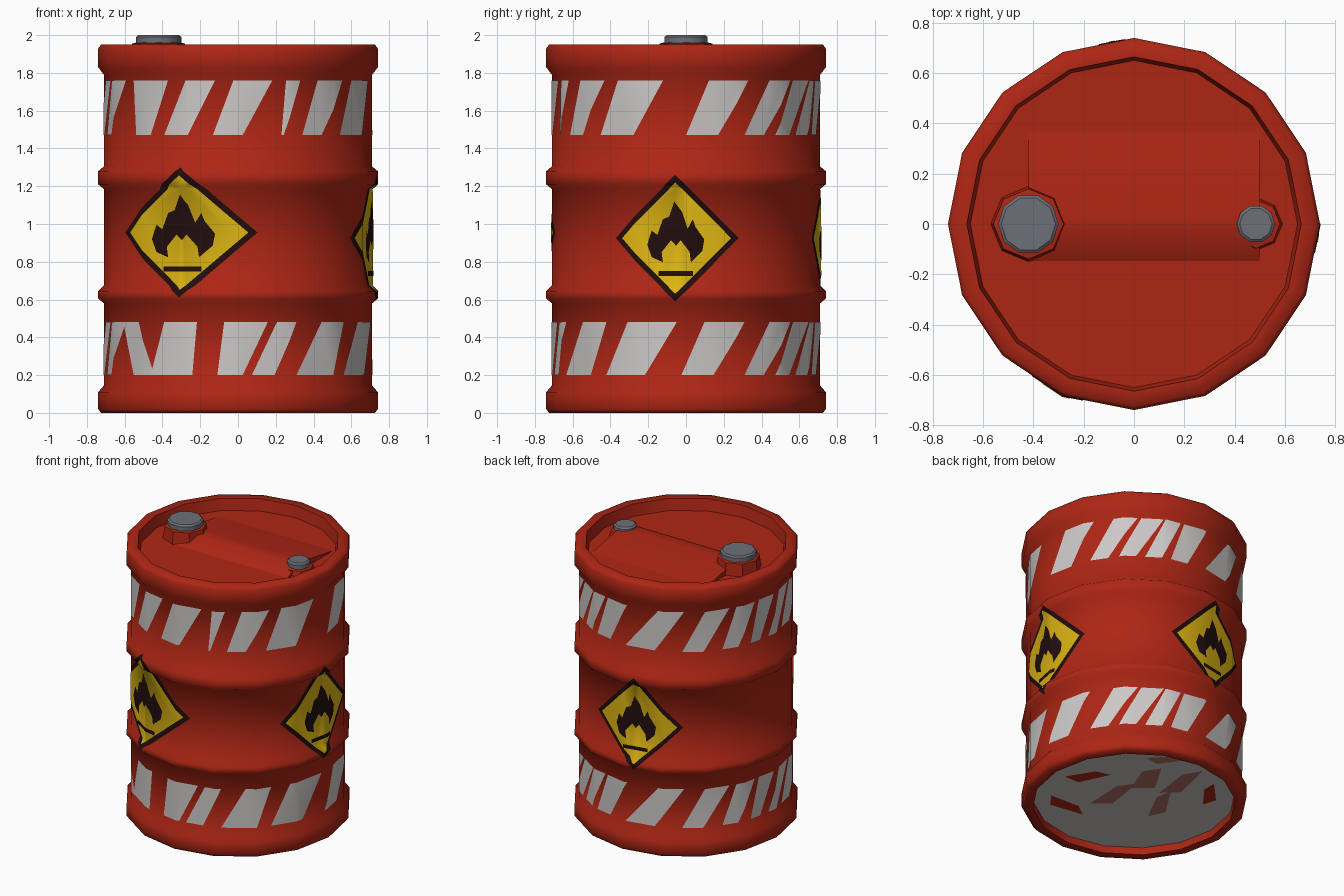
import bpy, bmesh, math
from mathutils import Vector

if "Cube" in bpy.data.objects:
    bpy.data.objects.remove(bpy.data.objects["Cube"])

def material(name, rgb):
    m = bpy.data.materials.new(name)
    m.diffuse_color = (*rgb, 1)
    m.use_nodes = True
    m.node_tree.nodes["Principled BSDF"].inputs["Base Color"].default_value = m.diffuse_color
    return m

RED = material("barrel red", (0.42, 0.019, 0.007))
WHITE = material("stripe white", (0.60, 0.58, 0.57))
YELLOW = material("label yellow", (0.72, 0.46, 0.006))
BLACK = material("label black", (0.015, 0.004, 0.004))
GREY = material("cap grey", (0.15, 0.16, 0.19))
PINK = material("faded pink", (0.45, 0.16, 0.13))

def finish(bm, name, mat, angle=60):
    me = bpy.data.meshes.new(name)
    bm.to_mesh(me)
    bm.free()
    ob = bpy.data.objects.new(name, me)
    bpy.context.collection.objects.link(ob)
    me.materials.append(mat)
    bpy.ops.object.select_all(action='DESELECT')
    ob.select_set(True)
    bpy.context.view_layer.objects.active = ob
    bpy.ops.object.shade_smooth_by_angle(angle=math.radians(angle))
    return ob

def lathe(name, profile, segs, mat, centre=(0, 0), angle=60, cap=True):
    """Spin (radius, z) points, listed from bottom to top, into a ring of faces."""
    bm = bmesh.new()
    rings = []
    for r, z in profile:
        rings.append([bm.verts.new((centre[0] + r * math.cos(2 * math.pi * i / segs),
                                    centre[1] + r * math.sin(2 * math.pi * i / segs), z))
                      for i in range(segs)])
    for a, b in zip(rings, rings[1:]):
        for i in range(segs):
            j = (i + 1) % segs
            bm.faces.new((a[i], a[j], b[j], b[i]))
    if cap:
        bm.faces.new(rings[-1])
    return finish(bm, name, mat, angle)

# barrel wall with rims and two rolled hoops, then the recessed lid
SEGS = 16
STEP = 360 / SEGS
WALL = [(0.725, 0), (0.74, 0.02), (0.74, 0.11), (0.71, 0.145),
        (0.71, 0.58), (0.74, 0.605), (0.74, 0.645), (0.71, 0.675),
        (0.71, 1.185), (0.74, 1.21), (0.74, 1.28), (0.71, 1.305),
        (0.71, 1.79), (0.74, 1.83), (0.74, 1.93), (0.725, 1.95)]
lathe("barrel_body", [(0.66, 0.06), (0.665, 0.0)] + WALL + [(0.665, 1.95), (0.65, 1.865)], SEGS, RED)

# pale underside, recessed
under = lathe("barrel_underside", [(0.662, 0.05)], SEGS, WHITE)
under.data.flip_normals()

# faded streaks on the underside: right, up, half length, half width, angle
def streak(name, r, u, hl, hw, deg, mat):
    bm = bmesh.new()
    right, up = Vector((-0.766, 0.643, 0)), Vector((0.643, 0.766, 0))
    c, s = math.cos(math.radians(deg)), math.sin(math.radians(deg))
    vs = []
    for a, b in ((hl, 0), (0.4 * hl, hw), (-hl, 0.5 * hw), (-0.5 * hl, -hw)):
        vs.append(bm.verts.new(right * (r + a * c - b * s) + up * (u + a * s + b * c)
                               + Vector((0, 0, 0.046))))
    f = bm.faces.new(vs)
    f.normal_update()
    if f.normal.z > 0:
        f.normal_flip()
    finish(bm, name, mat)

for i, (r, u, hl, hw, deg, m) in enumerate([
        (0.10, 0.25, 0.16, 0.09, 60, PINK), (0.32, 0.20, 0.20, 0.07, 50, PINK),
        (-0.12, 0.05, 0.20, 0.07, 45, PINK), (0.18, -0.08, 0.18, 0.06, 70, PINK),
        (-0.30, 0.28, 0.15, 0.06, 10, RED), (-0.45, -0.10, 0.16, 0.06, -45, RED),
        (0.22, 0.50, 0.14, 0.05, 0, PINK), (0.50, 0.05, 0.14, 0.05, 80, RED)]):
    streak("underside_streak_%d" % i, r, u, hl, hw, deg, m)

# lid with a ridge running between the two openings
lathe("lid", [(0.655, 1.868)], SEGS, RED)
bm = bmesh.new()
ends = []
for x in (-0.42, 0.50):
    ends.append([bm.verts.new((x, y, z)) for y, z in
                 ((-0.15, 1.866), (-0.04, 1.925), (0.04, 1.925), (0.38, 1.866))])
for i in range(3):
    bm.faces.new((ends[0][i], ends[1][i], ends[1][i + 1], ends[0][i + 1]))
bm.faces.new(ends[0])
bm.faces.new(ends[1][::-1])
bmesh.ops.recalc_face_normals(bm, faces=bm.faces)
finish(bm, "lid_ridge", RED)

# collars and screw caps
for side, x, r, top in (("large", -0.42, 0.12, 2.0), ("small", 0.485, 0.076, 1.945)):
    lathe(side + "_collar", [(r + 0.03, 1.866), (r + 0.02, top - 0.045), (r, top - 0.04)],
          8, RED, (x, 0), 40)
    lathe(side + "_cap", [(r, top - 0.045), (r, top - 0.01), (r - 0.012, top)],
          10, GREY, (x, 0), 40)

# flat shapes in (degrees round the barrel, height), cut at every facet and wrapped on
def wall_radius(z):
    for (r0, z0), (r1, z1) in zip(WALL, WALL[1:]):
        if z0 <= z <= z1:
            return r0 + (r1 - r0) * (z - z0) / (z1 - z0)
    return 0.71

def wrap(name, polygons, mat, lift):
    bm = bmesh.new()
    for pts in polygons:
        f = bm.faces.new([bm.verts.new((a, z, 0)) for a, z in pts])
        f.normal_update()
        if f.normal.z < 0:
            f.normal_flip()
    bmesh.ops.triangulate(bm, faces=bm.faces[:])
    cuts = [((k * STEP, 0, 0), (1, 0, 0)) for k in range(-9, 17)]
    cuts += [((0, z, 0), (0, 1, 0)) for _, z in WALL]
    for co, no in cuts:
        bmesh.ops.bisect_plane(bm, geom=bm.verts[:] + bm.edges[:] + bm.faces[:],
                               plane_co=co, plane_no=no, dist=1e-5)
    for v in bm.verts:
        a, z = v.co.x, v.co.y
        off = math.radians(a % STEP - STEP / 2)
        r = (wall_radius(z) + lift) * math.cos(math.pi / SEGS) / math.cos(off)
        t = math.radians(a)
        v.co = (r * math.cos(t), r * math.sin(t), z)
    finish(bm, name, mat)

# slanted stripes: bottom start, bottom end, top start, top end in degrees
BACK = [(26, 36, 39, 52), (42, 51, 54, 66), (56, 65, 67, 76), (70, 80, 78, 92),
        (91, 108, 110, 124), (123, 134, 135, 149), (145, 154, 153, 165),
        (162, 169, 168, 179), (175, 182, 185, 196), (188, 198, 198, 212)]
UPPER = BACK + [(-140, -131, -142, -122), (-124, -112, -113, -100), (-101, -88, -92, -75),
                (-71, -70, -69, -62), (-61, -51, -53, -38), (-40, -23, -31, -10),
                (0, 14, 10, 28)]
LOWER = BACK + [(-142, -129, -150, -138), (-131, -110, -124, -108), (-99, -88, -96, -77),
                (-84, -74, -73, -64), (-64, -45, -51, -37), (-37, -18, -26, -4),
                (-2, 12, 8, 26)]
for name, rows, z0, z1 in (("upper_stripes", UPPER, 1.47, 1.76),
                           ("lower_stripes", LOWER, 0.20, 0.48)):
    wrap(name, [((a, z0), (b, z0), (d, z1), (c, z1)) for a, b, c, d in rows], WHITE, 0.003)

# warning diamonds with flame and bar
DIAMOND = [(0, -1), (1, 0), (0, 1), (-1, 0)]
FLAME = [(-0.02, 0.58), (0.10, 0.42), (0.19, 0.15), (0.27, 0.30), (0.31, 0.18), (0.45, -0.02),
         (0.42, -0.20), (0.24, -0.38), (0.22, -0.22), (0.08, -0.03), (0.01, -0.12),
         (-0.07, -0.03), (-0.22, -0.22), (-0.20, -0.38), (-0.38, -0.30), (-0.45, -0.10),
         (-0.38, 0.12), (-0.29, 0.05), (-0.20, 0.30), (-0.10, 0.34)]
BAR = [(-0.27, -0.60), (0.27, -0.60), (0.27, -0.52), (-0.27, -0.52)]
for side, mid, z, half, high in (("front", -115, 0.955, 33.5, 0.345),
                                 ("right", -4.5, 0.925, 27.5, 0.335),
                                 ("back", 97, 0.925, 26.5, 0.33)):
    def place(shape, k=1.0):
        return [(mid + x * half * k, z + y * high * k) for x, y in shape]
    wrap(side + "_label_border", [place(DIAMOND)], BLACK, 0.003)
    wrap(side + "_label", [place(DIAMOND, 0.88)], YELLOW, 0.005)
    wrap(side + "_label_flame", [place(FLAME), place(BAR)], BLACK, 0.0075)
